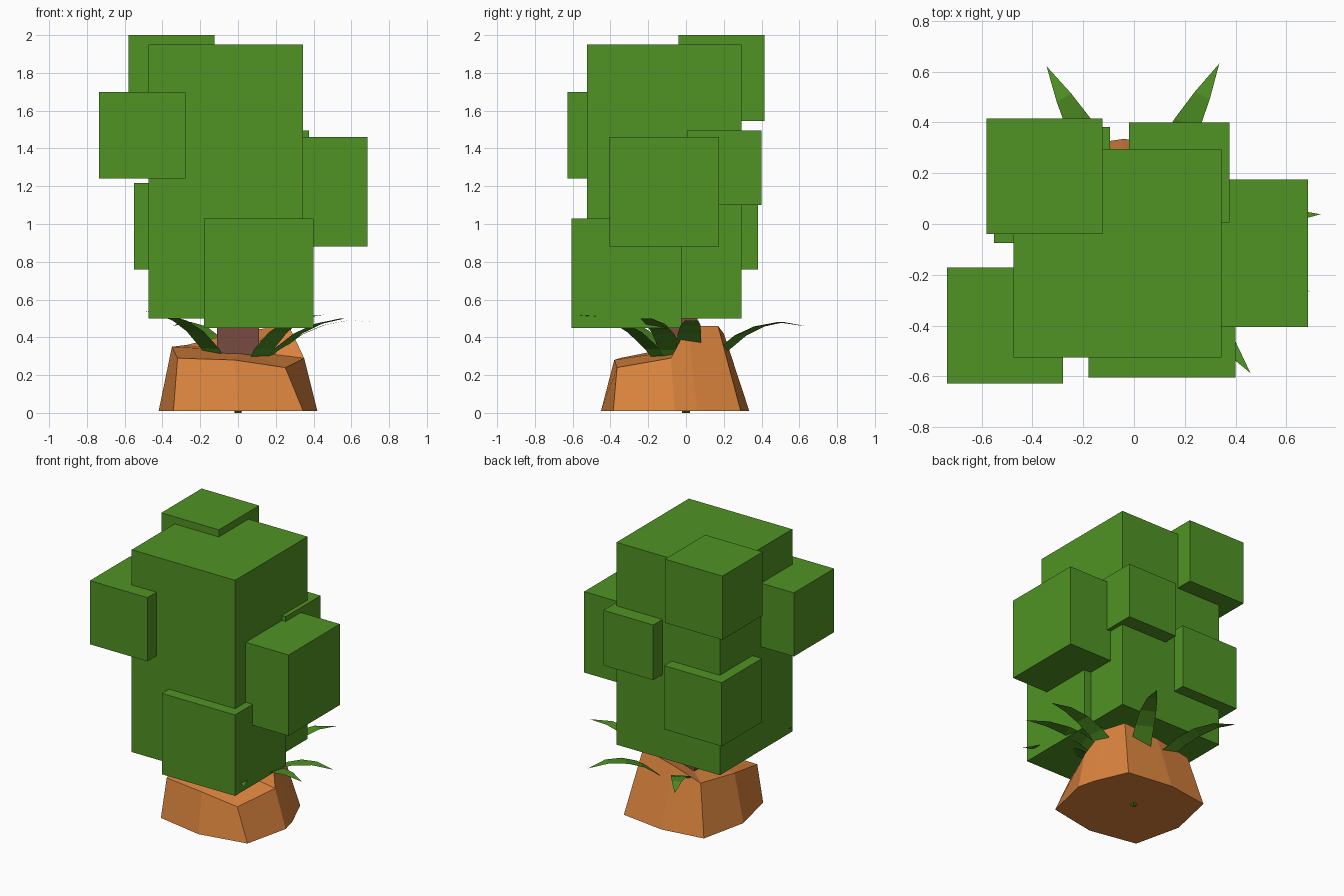
import bpy, bmesh, math
from mathutils import Vector

if "Cube" in bpy.data.objects:
    bpy.data.objects.remove(bpy.data.objects["Cube"])


def material(name, rgb):
    m = bpy.data.materials.new(name)
    m.diffuse_color = (*rgb, 1)
    m.use_nodes = True
    m.node_tree.nodes["Principled BSDF"].inputs["Base Color"].default_value = m.diffuse_color
    return m


GREEN = material("leaf green", (0.08, 0.29, 0.017))
ORANGE = material("orange earth", (0.70, 0.23, 0.048))
BROWN = material("trunk brown", (0.19, 0.07, 0.053))


def finish(name, bm, mat):
    bmesh.ops.recalc_face_normals(bm, faces=bm.faces)
    me = bpy.data.meshes.new(name)
    bm.to_mesh(me)
    bm.free()
    me.materials.append(mat)
    ob = bpy.data.objects.new(name, me)
    bpy.context.collection.objects.link(ob)


def box(name, lo, hi, mat):
    bm = bmesh.new()
    bmesh.ops.create_cube(bm, size=1)
    lo, hi = Vector(lo), Vector(hi)
    for v in bm.verts:
        v.co = (lo + hi) / 2 + v.co * (hi - lo)
    finish(name, bm, mat)


# Foliage: one tall block with smaller cubes pushed into it
box("foliage_main", (-0.475, -0.525, 0.5), (0.345, 0.295, 1.95), GREEN)
cubes = [("foliage_top", (-0.58, -0.04, 1.545), 0.456),
         ("foliage_left_front", (-0.735, -0.628, 1.242), 0.456),
         ("foliage_right", (0.105, -0.405, 0.88), 0.58),
         ("foliage_front_low", (-0.18, -0.605, 0.45), 0.58),
         ("foliage_back_right", (-0.02, 0.005, 1.10), 0.395),
         ("foliage_back_left", (-0.55, -0.075, 0.76), 0.456)]
for name, lo, size in cubes:
    box(name, lo, [c + size for c in lo], GREEN)

# Trunk
box("trunk", (-0.11, -0.16, 0.05), (0.11, 0.06, 0.7), BROWN)

# Earth mound: base outline and an uneven top rim, fanned to a hub
base = [(0, -0.45), (0.345, -0.385), (0.42, -0.06), (0.39, 0.06), (0.29, 0.29),
        (-0.04, 0.335), (-0.345, 0.29), (-0.42, -0.05), (-0.342, -0.385)]
rim = [(-0.02, -0.38, 0.28), (0.25, -0.365, 0.24), (0.35, -0.08, 0.29),
       (0.27, 0.01, 0.46), (0.22, 0.17, 0.46), (-0.03, 0.20, 0.42),
       (-0.27, 0.22, 0.36), (-0.35, -0.05, 0.35), (-0.32, -0.35, 0.29)]
bm = bmesh.new()
low = [bm.verts.new((x, y, 0.01)) for x, y in base]
high = [bm.verts.new(p) for p in rim]
hub = bm.verts.new((0.02, -0.06, 0.33))
bm.faces.new(low)
for i in range(len(low)):
    j = (i + 1) % len(low)
    bm.faces.new((low[i], low[j], high[j], high[i]))
    bm.faces.new((high[i], high[j], hub))
finish("earth_mound", bm, ORANGE)

# Grass blades arching out of the mound: angle, reach, tip height
profile = [(0.0, 0.0, 0.02), (0.14, 0.20, 0.05), (0.30, 0.33, 0.066),
           (0.46, 0.415, 0.062), (0.62, 0.465, 0.053), (0.80, 0.49, 0.033)]
blades = [(119, 0.71, 0.46), (62, 0.715, 0.46), (3, 0.735, 0.48),
          (-21, 0.74, 0.50), (-52, 0.745, 0.52), (-134, 0.71, 0.54)]
for k, (angle, reach, tip_z) in enumerate(blades):
    a = math.radians(angle)
    out = Vector((math.cos(a), math.sin(a), 0))
    side = Vector((-out.y, out.x, 0))
    lift = (tip_z - 0.48) * 0.6
    bm = bmesh.new()
    rows = []
    for t, z, w in profile:
        c = out * t * reach + Vector((0, 0, z + lift * t))
        rows.append([bm.verts.new(c - side * w), bm.verts.new(c + side * w)])
    tip = bm.verts.new(out * reach + Vector((0, 0, tip_z)))
    for p, q in zip(rows, rows[1:]):
        bm.faces.new((p[0], p[1], q[1], q[0]))
    bm.faces.new((rows[-1][0], rows[-1][1], tip))
    finish(f"grass_blade_{k + 1}", bm, GREEN)
